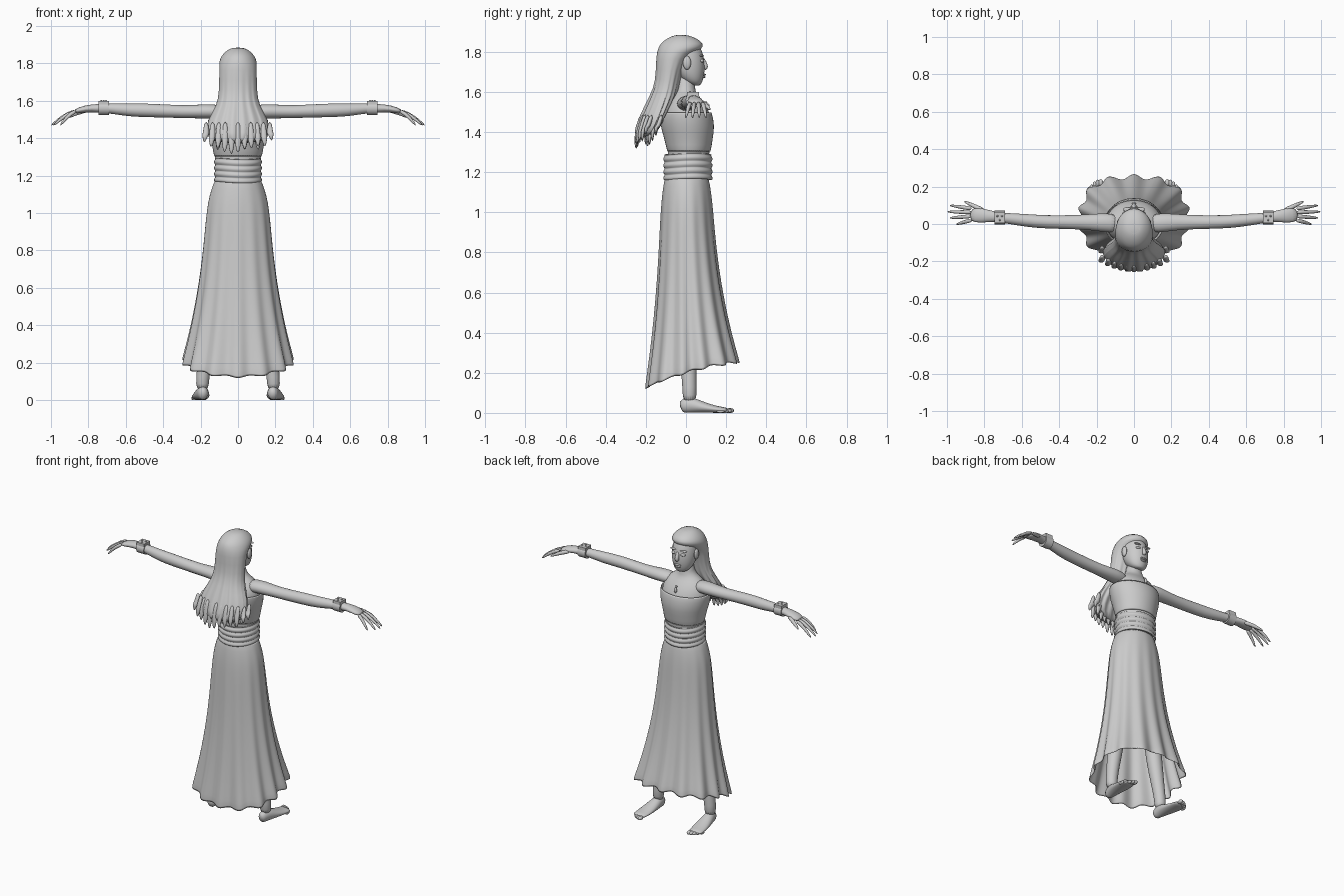
import bpy, bmesh, math, random
from math import sin, cos, pi, tau
from mathutils import Vector, Matrix

random.seed(4)
if "Cube" in bpy.data.objects:
    bpy.data.objects.remove(bpy.data.objects["Cube"])

shade = (.6, .6, .6, 1)
grey = bpy.data.materials.new("plain grey")
grey.use_nodes = True
grey.diffuse_color = shade
grey.node_tree.nodes["Principled BSDF"].inputs["Base Color"].default_value = shade


def finish(name, bm, mirror=False, subsurf=True, thick=0):
    bmesh.ops.recalc_face_normals(bm, faces=bm.faces)
    mesh = bpy.data.meshes.new(name)
    bm.to_mesh(mesh)
    bm.free()
    mesh.materials.append(grey)
    part = bpy.data.objects.new(name, mesh)
    bpy.context.collection.objects.link(part)
    if mirror:
        part.modifiers.new("Mirror", 'MIRROR').use_mirror_merge = False
    if thick:
        part.modifiers.new("Solidify", 'SOLIDIFY').thickness = thick
    if subsurf:
        smoothing = part.modifiers.new("Subsurf", 'SUBSURF')
        smoothing.levels = smoothing.render_levels = 1
    bpy.context.view_layer.objects.active = part
    part.select_set(True)
    if subsurf:
        bpy.ops.object.shade_smooth()
    else:
        bpy.ops.object.shade_smooth_by_angle(angle=math.radians(35))
    part.select_set(False)


def bridge(bm, rings, caps=True):
    loops = [[bm.verts.new(point) for point in ring] for ring in rings]
    for low, high in zip(loops, loops[1:]):
        for i in range(len(low)):
            bm.faces.new((low[i - 1], low[i], high[i], high[i - 1]))
    if caps:
        bm.faces.new(loops[0])
        bm.faces.new(loops[-1])


def stack(name, rings, sides=24, shape=None, caps=True, **options):
    """Loft horizontal rings given as (z, front y, back y, half width)."""
    bm = bmesh.new()
    angles = [tau * i / sides for i in range(sides)]
    loops = []
    for z, front, back, width in rings:
        middle, depth = (front + back) / 2, (front - back) / 2
        loop = [Vector((width * cos(a), middle + depth * sin(a), z)) for a in angles]
        loops.append([shape(p, a) for p, a in zip(loop, angles)] if shape else loop)
    bridge(bm, loops, caps)
    finish(name, bm, **options)


def add_tube(bm, path, up, sides=12):
    """Loft ellipses along a path of (x, y, z, side radius, optional up radius)."""
    points = [Vector(p[:3]) for p in path]
    last = len(points) - 1
    angles = [tau * i / sides for i in range(sides)]
    loops = []
    for i, p in enumerate(path):
        along = (points[min(i + 1, last)] - points[max(i - 1, 0)]).normalized()
        side = along.cross(Vector(up)).normalized()
        over = side.cross(along)
        loops.append([points[i] + side * p[3] * cos(a) + over * p[-1] * sin(a)
                      for a in angles])
    bridge(bm, loops)


def tube(name, path, up=(0, 0, 1), sides=16, **options):
    bm = bmesh.new()
    add_tube(bm, path, up, sides)
    finish(name, bm, **options)


def add_ball(bm, location, size):
    placement = Matrix.Translation(location) @ Matrix.Diagonal((*size, 1))
    bmesh.ops.create_uvsphere(bm, u_segments=16, v_segments=10, radius=1, matrix=placement)


def ball(name, location, size, mirror=False):
    bm = bmesh.new()
    add_ball(bm, location, size)
    finish(name, bm, mirror, subsurf=False)


# Head: an egg whose lower half narrows forward into the chin
def head_ring(t):
    swell = sin(pi * t) ** .7
    middle = .07 * t * t - .01
    depth = .09 * swell * (1 - .45 * t ** 3)
    return 1.75 + .12 * cos(pi * t), middle + depth, middle - depth, .078 * swell


stack("head", [head_ring((i + .5) / 12) for i in range(12)])

# Face
tube("nose", [(0, .08, 1.77, .01), (0, .09, 1.75, .01), (0, .1, 1.725, .015),
              (0, .09, 1.71, .01)], up=(0, 1, 0))
ball("upper_lip", (0, .088, 1.686), (.024, .012, .006))
ball("lower_lip", (0, .086, 1.674), (.02, .012, .006))
ball("eye", (.032, .078, 1.755), (.017, .012, .009), mirror=True)
ball("eyebrow", (.036, .078, 1.78), (.024, .012, .004), mirror=True)
ball("ear", (.08, .005, 1.745), (.012, .02, .034), mirror=True)


# Hair: a cap flowing into a curved, grooved fan down the back
def hair_wave(p, angle):
    fall = max(0, min(1, (1.72 - p.z) * 4))
    groove = fall * cos(16 * angle)
    return Vector((p.x * (1 + .03 * groove), p.y + fall * p.x ** 2 + .007 * groove, p.z))


stack("hair", [(1.885, 0, -.05, .03), (1.87, .05, -.09, .06), (1.84, .09, -.13, .09),
               (1.81, .08, -.14, .1), (1.78, .01, -.15, .1), (1.65, -.03, -.15, .1),
               (1.58, -.04, -.18, .11), (1.5, -.09, -.22, .16), (1.43, -.13, -.25, .17),
               (1.37, -.17, -.26, .14)], sides=64, shape=hair_wave)

# Loose locks with pointed, uneven tips
bm = bmesh.new()
for row in range(2):
    for i in range(11):
        across = i / 5 - 1
        x, y = .17 * across, .05 * (across ** 2 + row) - .24
        tip = 1.32 + .06 * across ** 2 + random.uniform(-.01, .02)
        add_tube(bm, [(x, y + .02, 1.49, .012), (x, y, 1.42, .02, .012),
                      (x * 1.04, y - .01, tip + .04, .017, .01),
                      (x * 1.06, y - .01, tip, .005)], up=(0, 1, 0), sides=8)
finish("hair_locks", bm)

# Body, and a strapless bodice lying just outside it
torso = [(1.1, .11, -.1, .12), (1.3, .115, -.085, .12), (1.37, .125, -.1, .13),
         (1.43, .135, -.12, .15), (1.5, .12, -.12, .155), (1.56, .08, -.08, .13),
         (1.59, .05, -.06, .08), (1.62, .045, -.05, .045), (1.7, .04, -.05, .045)]
stack("torso", torso)
ease = .009
stack("bodice", [(z, front + ease, back - ease, width + ease)
                 for z, front, back, width in torso[1:5]],
      sides=32, caps=False, thick=.006)


# Wrapped sash with soft horizontal folds
def sash_ring(i):
    bulge = .005 * sin(i * pi / 2)
    return 1.165 + .008 * i, .124 + bulge, -.105 - bulge, .12 + bulge


def sash_tilt(p, angle):
    return p + Vector((0, 0, .004 * sin(2 * angle + 1)))


stack("sash", [sash_ring(i) for i in range(17)], sides=32, shape=sash_tilt,
      caps=False, thick=.006)


# Skirt: rounded hips, flaring pleats and a hem that rises towards the front
def skirt_ring(t):
    hips, flare = 1 - math.exp(-12 * t), t * t
    return (t, .112 + .02 * hips + .125 * flare, -.106 - .02 * hips - .07 * flare,
            .125 + .045 * hips + .12 * flare)


def pleat(p, angle):
    t, pleats = p.z, cos(14 * angle)
    lift = sin(angle)
    hem = .205 + .065 * lift - .02 * lift ** 2 + .006 * t * pleats
    wave = 1 - (.012 + .05 * t * t) * pleats * min(1, 4 * t)
    wave += .07 * (t * sin(2 * angle)) ** 2
    return Vector((p.x * wave, p.y * wave, 1.175 + (hem - 1.175) * t))


stack("skirt", [skirt_ring(i / 12) for i in range(13)], sides=84, shape=pleat,
      caps=False, thick=.006)

# Arms with flattened palms
tube("arm", [(.07, 0, 1.54, .055, .04), (.18, .01, 1.545, .05, .04), (.28, .01, 1.54, .038, .033),
             (.48, .01, 1.55, .036, .038), (.58, .02, 1.55, .035), (.68, .03, 1.56, .028),
             (.75, .04, 1.56, .027, .023), (.81, .045, 1.56, .04, .02),
             (.88, .05, 1.54, .04, .013)], mirror=True)


def add_finger(bm, base, tip, radius):
    path = []
    for t in (0, .35, .7, 1):
        x, y, z = base.lerp(tip, t)
        droop = (base.z - tip.z) * (t - t ** 1.5)
        path.append((x, y, z + droop, radius * (1 - .65 * t ** 3)))
    add_tube(bm, path, up=(0, 0, 1), sides=8)


# Four spread fingers and a thumb
bm = bmesh.new()
for i in range(4):
    add_finger(bm, Vector((.865, .082 - .02 * i, 1.546)),
               Vector((1 - .012 * (i - 1) ** 2, .1 - .034 * i, 1.467)), .012)
add_finger(bm, Vector((.8, .07, 1.552)), Vector((.91, .122, 1.51)), .014)
finish("fingers", bm, mirror=True)

# Bracelets with a studded square plate
tube("bracelet", [(.69, .035, 1.56, .037), (.745, .035, 1.56, .037)],
     mirror=True, subsurf=False)
bm = bmesh.new()
centre = Vector((.718, .035, 1.59))
bmesh.ops.create_cube(bm, size=1, matrix=Matrix.Translation(centre)
                      @ Matrix.Diagonal((.054, .06, .02, 1)))
for i in range(3):
    turn = tau * i / 3 + pi / 6
    add_ball(bm, centre + Vector((.014 * cos(turn), .014 * sin(turn), .01)), [.005] * 3)
finish("bracelet_plate", bm, mirror=True, subsurf=False)

# Pendant
ball("pendant", (0, .11, 1.525), (.01, .008, .017))
ball("pendant_bead", (0, .1, 1.546), [.006] * 3)

# Legs
tube("leg", [(.07, 0, 1.1, .07), (.1, 0, .75, .07), (.13, .01, .53, .05), (.15, .01, .38, .05),
             (.175, .013, .22, .04), (.19, .018, .12, .035), (.19, .018, .05, .036)],
     up=(0, 1, 0), mirror=True)


# Feet: tall at the instep, wide and flat at the toes, turned slightly out
def foot_ring(t):
    height = .013 + .04 * (1 - t) ** 1.5 * min(1, .4 + 3 * t)
    return .185 + .022 * t, .24 * t - .03, height, .022 + .025 * sin(.7 * pi * t), height


tube("foot", [foot_ring(i / 8) for i in range(9)], mirror=True)
for i in range(5):
    shrink = 1 - .1 * i
    ball(f"toe_{i + 1}", (.178 + .016 * i, .22 - .003 * i * i, .012 * shrink),
         (.013 * shrink, .02, .012 * shrink), mirror=True)
